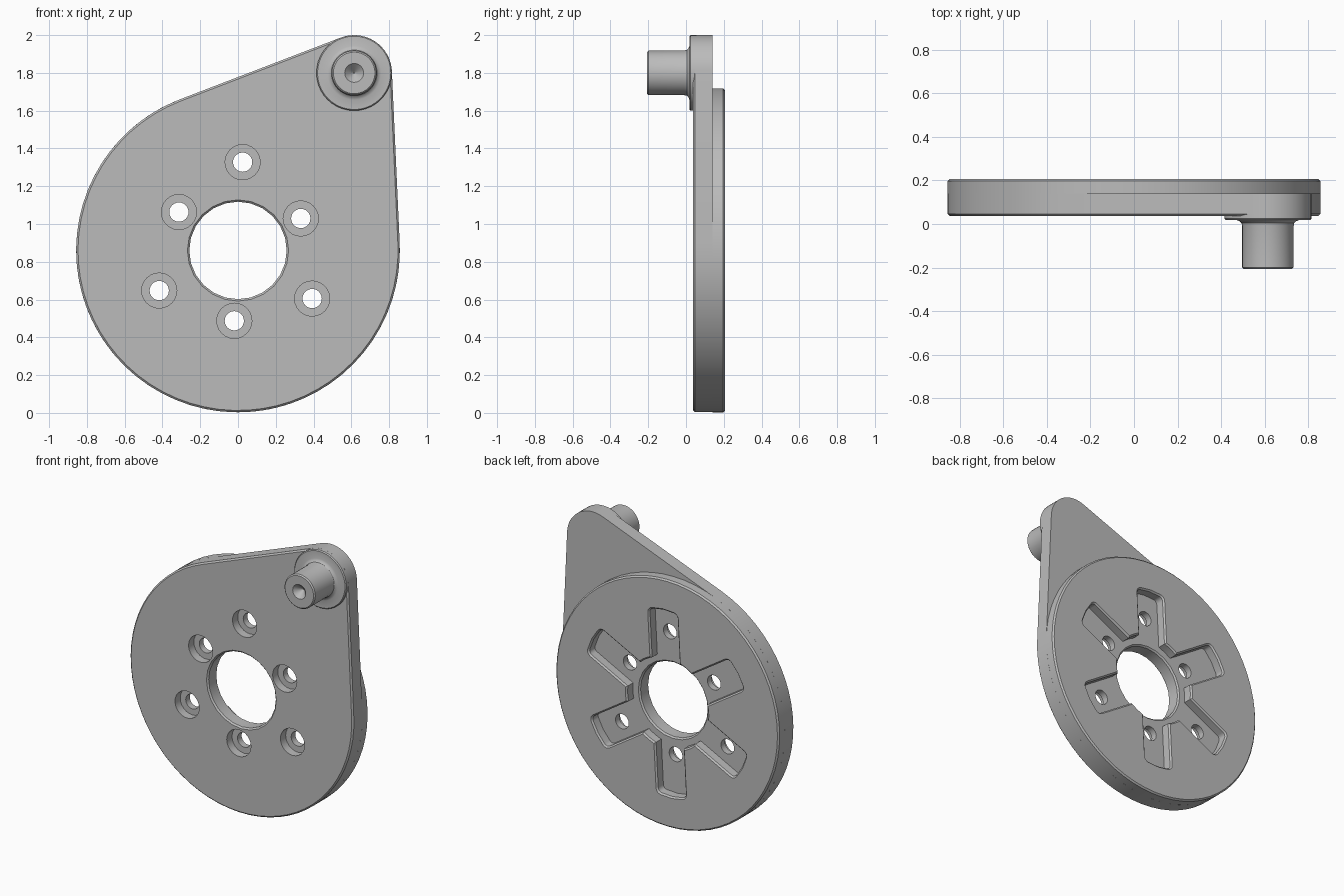
import bpy
import bmesh
from math import sin, cos, radians, degrees, atan2, acos, asin, hypot

old = bpy.data.objects.get("Cube")
if old:
    bpy.data.objects.remove(old)

# Main dimensions
CZ, R = 0.86, 0.857              # disc centre height and radius
PX, PZ, PR = 0.615, 0.94, 0.2    # pin offset from the disc centre, arm end radius
FRONT, MID, BACK = 0.037, 0.14, 0.207
EDGE = 0.01

steel = bpy.data.materials.new("plain grey")
steel.use_nodes = True
grey = (0.5, 0.5, 0.5, 1)
steel.diffuse_color = grey
steel.node_tree.nodes["Principled BSDF"].inputs["Base Color"].default_value = grey


def arc(cx, cz, r, a0, a1, n):
    """n + 1 points from angle a0 to a1 in degrees"""
    angles = [radians(a0 + (a1 - a0) * i / n) for i in range(n + 1)]
    return [(cx + r * cos(a), cz + r * sin(a)) for a in angles]


def circle(cx, cz, r, n):
    return lambda o: arc(cx, cz, r + o, 0, 360, n)[:-1]


def teardrop(o):
    """disc and arm end joined by their tangents"""
    mid = degrees(atan2(PZ, PX))
    half = degrees(acos((R - PR) / hypot(PX, PZ)))
    return (arc(0, 0, R + o, mid + half, mid - half + 360, 48)
            + arc(PX, PZ, PR + o, mid - half, mid + half, 16))


def star(o):
    """six rounded arms around a hub"""
    h, tip, hub, c = 0.107 + o, 0.632 + o, 0.31 + o, 0.03 + o
    gap = degrees(asin(h / hub))
    pts = []
    for k in range(6):
        arm = (arc(tip - c, c - h, c, -90, 0, 4) + [(tip + 0.008, 0)]
               + arc(tip - c, h - c, c, 0, 90, 4) + arc(0, 0, hub, gap, 60 - gap, 4))
        a = radians(27 + 60 * k)
        pts += [(x * cos(a) - z * sin(a), x * sin(a) + z * cos(a)) for x, z in arm]
    return pts


def finish(name, bm):
    bmesh.ops.recalc_face_normals(bm, faces=bm.faces)
    mesh = bpy.data.meshes.new(name)
    bm.to_mesh(mesh)
    bm.free()
    mesh.materials.append(steel)
    ob = bpy.data.objects.new(name, mesh)
    bpy.context.collection.objects.link(ob)
    bpy.ops.object.select_all(action='DESELECT')
    ob.select_set(True)
    bpy.context.view_layer.objects.active = ob
    bpy.ops.object.shade_smooth_by_angle(angle=radians(30))
    return ob


def ring_edges(ring):
    return list(zip(ring, ring[1:] + ring[:1]))


def bridge(bm, rings):
    for low, high in zip(rings, rings[1:]):
        for (a, b), (c, d) in zip(ring_edges(low), ring_edges(high)):
            bm.faces.new((a, b, d, c))


def plate(name, walls, caps):
    """walls: outline function with (y, offset) steps; caps: step indices to fill"""
    bm = bmesh.new()
    built = []
    for outline, steps in walls:
        rings = [[bm.verts.new((x, y, CZ + z)) for x, z in outline(o)] for y, o in steps]
        bridge(bm, rings)
        built.append(rings)
    for i in caps:
        edges = []
        for rings in built:
            for pair in ring_edges(rings[i]):
                edges.append(bm.edges.get(pair) or bm.edges.new(pair))
        bmesh.ops.triangle_fill(bm, edges=edges, use_beauty=True, normal=(0, 1, 0))
    return finish(name, bm)


# Front plate with centre bore and six counterbored bolt holes
walls = [
    (teardrop, [(FRONT, -EDGE), (FRONT + EDGE, 0), (MID, 0)]),
    (circle(0, 0, 0.258, 24), [(FRONT, EDGE), (FRONT + EDGE, 0), (MID - EDGE, 0), (MID, EDGE)]),
]
for k in range(6):
    a = radians(27 + 60 * k)
    r = 0.468 if k % 2 else 0.373
    walls.append((circle(r * cos(a), r * sin(a), 0.051, 24),
                  [(FRONT, 0.042), (0.095, 0.042), (0.095, 0), (MID, 0)]))
plate("arm_plate", walls, (0, -1))

# Back disc with the star shaped pocket cut through to the front plate
plate("pocket_disc", [
    (circle(0, 0, R, 64), [(MID, 0), (BACK - EDGE, 0), (BACK, -EDGE)]),
    (star, [(MID, 0), (BACK - EDGE, 0), (BACK, EDGE)]),
], (-1,))

# Pin with a round boss, base fillet and centre drilling
profile = [(PR, 0.055), (PR, 0.025), (0.194, 0.018), (0.143, 0.018), (0.13, 0.013),
           (0.121, 0.004), (0.118, -0.01), (0.118, -0.199), (0.11, -BACK),
           (0.05, -BACK), (0.003, -0.16)]
bm = bmesh.new()
rings = [[bm.verts.new((x, y, CZ + z)) for x, z in circle(PX, PZ, r, 40)(0)]
         for r, y in profile]
bridge(bm, rings)
bm.faces.new(rings[-1])
finish("pin", bm)
